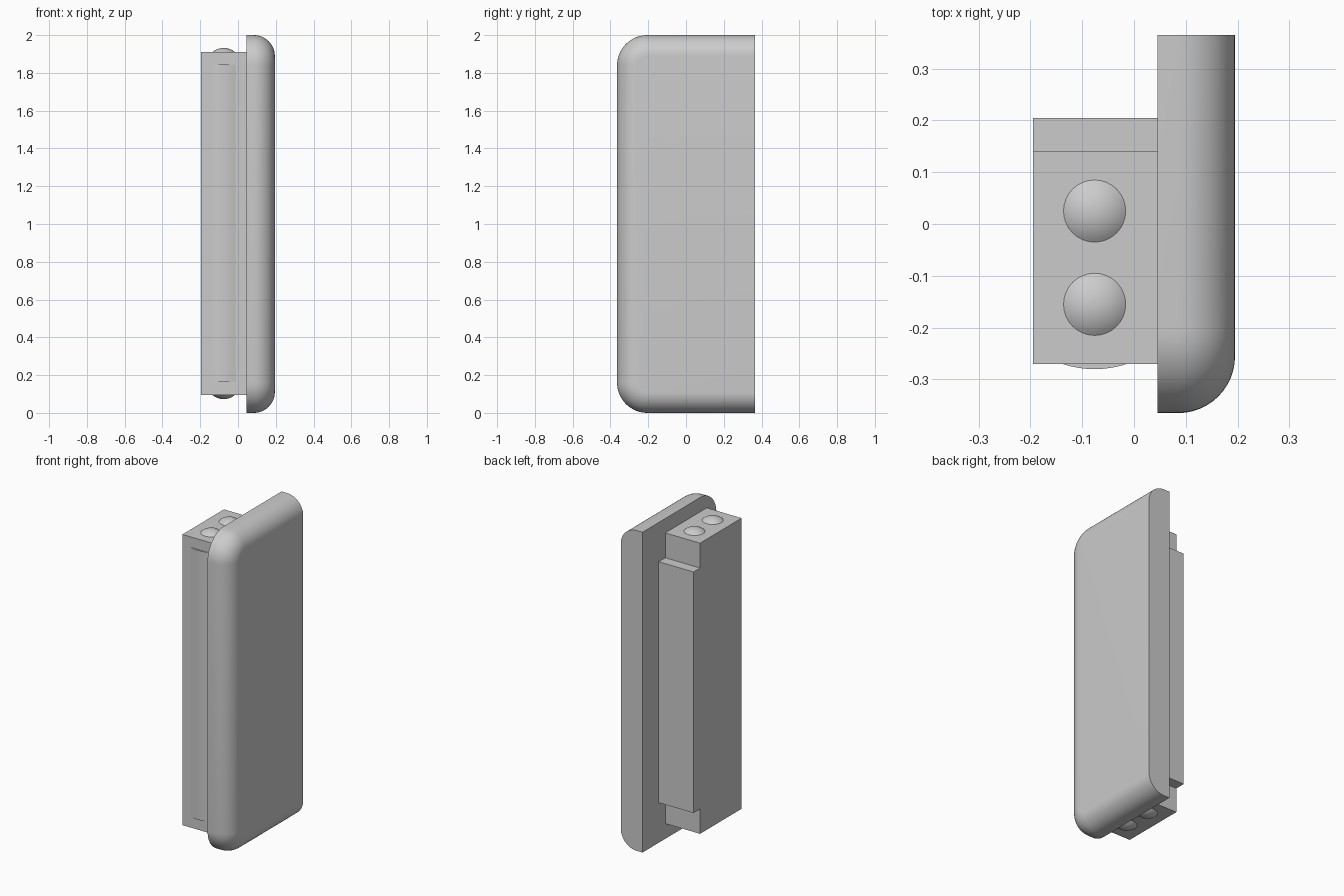
import bpy, bmesh
from math import sin, cos, pi, sqrt, asin

cube = bpy.data.objects.get("Cube")
if cube:
    bpy.data.objects.remove(cube)

grey = bpy.data.materials.new("plain_grey")
grey.use_nodes = True
grey.diffuse_color = (0.6, 0.6, 0.6, 1)
grey.node_tree.nodes["Principled BSDF"].inputs["Base Color"].default_value = (0.6, 0.6, 0.6, 1)


def finish(name, bm, smooth=False):
    bmesh.ops.remove_doubles(bm, verts=bm.verts, dist=1e-5)
    bmesh.ops.recalc_face_normals(bm, faces=bm.faces)
    mesh = bpy.data.meshes.new(name)
    bm.to_mesh(mesh)
    bm.free()
    mesh.materials.append(grey)
    obj = bpy.data.objects.new(name, mesh)
    bpy.context.collection.objects.link(obj)
    if smooth:
        bpy.ops.object.select_all(action="DESELECT")
        obj.select_set(True)
        bpy.context.view_layer.objects.active = obj
        bpy.ops.object.shade_smooth_by_angle(angle=pi / 6)
    return obj


def loft(bm, rings):
    """Skin closed rings of points and cap both ends."""
    loops = [[bm.verts.new(p) for p in ring] for ring in rings]
    n = len(loops[0])
    for a, b in zip(loops, loops[1:]):
        for i in range(n):
            j = (i + 1) % n
            bm.faces.new((a[i], a[j], b[j], b[i]))
    bm.faces.new(loops[0])
    bm.faces.new(loops[-1])


# Cover plate: rounded everywhere except along its flat back edge
FRONT, BACK, INNER, OUTER = -0.365, 0.365, 0.045, 0.195
CORNER, EDGE, STEPS = 0.16, 0.11, 12


def plate_ring(x, inset):
    r = CORNER - inset
    pts = [(x, BACK, 2 - inset)]
    for centre_z, start in ((2 - CORNER, pi / 2), (CORNER, pi)):
        for i in range(STEPS + 1):
            a = start + i * pi / 2 / STEPS
            pts.append((x, FRONT + CORNER + r * cos(a), centre_z + r * sin(a)))
    pts.append((x, BACK, inset))
    return pts


bm = bmesh.new()
rings = [plate_ring(INNER, 0)]
for i in range(STEPS + 1):
    a = i * pi / 2 / STEPS
    rings.append(plate_ring(OUTER - EDGE + EDGE * sin(a), EDGE * (1 - cos(a))))
loft(bm, rings)
finish("cover_plate", bm, True)

# Body block with a shorter raised step on the back, as one side profile
LEFT, BOTTOM, TOP = -0.195, 0.095, 1.91
side = [(-0.27, BOTTOM), (0.14, BOTTOM), (0.14, 0.25), (0.205, 0.25),
        (0.205, 1.755), (0.14, 1.755), (0.14, TOP), (-0.27, TOP)]
bm = bmesh.new()
loft(bm, [[(x, y, z) for y, z in side] for x in (LEFT, INNER)])
finish("body_block", bm)

# Shallow domed buttons on both ends of the body
MID, RADIUS, RISE = -0.076, 0.06, 0.022
ball = (RADIUS ** 2 + RISE ** 2) / (2 * RISE)
for end, base, up in (("top", TOP, 1), ("bottom", BOTTOM, -1)):
    for place, y in (("front", -0.155), ("back", 0.025)):
        bm = bmesh.new()
        rings = []
        for k in range(8):
            a = asin(RADIUS / ball) * (1 - k / 8)
            z = base + up * (ball * cos(a) - ball + RISE)
            rings.append([(MID + ball * sin(a) * cos(t * pi / 16),
                           y + ball * sin(a) * sin(t * pi / 16), z) for t in range(32)])
        loft(bm, rings)
        finish(f"{end}_{place}_button", bm, True)

# Slim bowed strip on the front of the body
HALF, BOW = 0.062, 0.01
bow_radius = (HALF ** 2 + BOW ** 2) / (2 * BOW)
arc = []
for i in range(17):
    dx = HALF * (i / 8 - 1)
    arc.append((MID + dx, -0.27 - BOW + bow_radius - sqrt(bow_radius ** 2 - dx ** 2)))
bm = bmesh.new()
loft(bm, [[(x, y, z) for x, y in arc] for z in (0.163, 1.845)])
finish("front_strip", bm, True)
